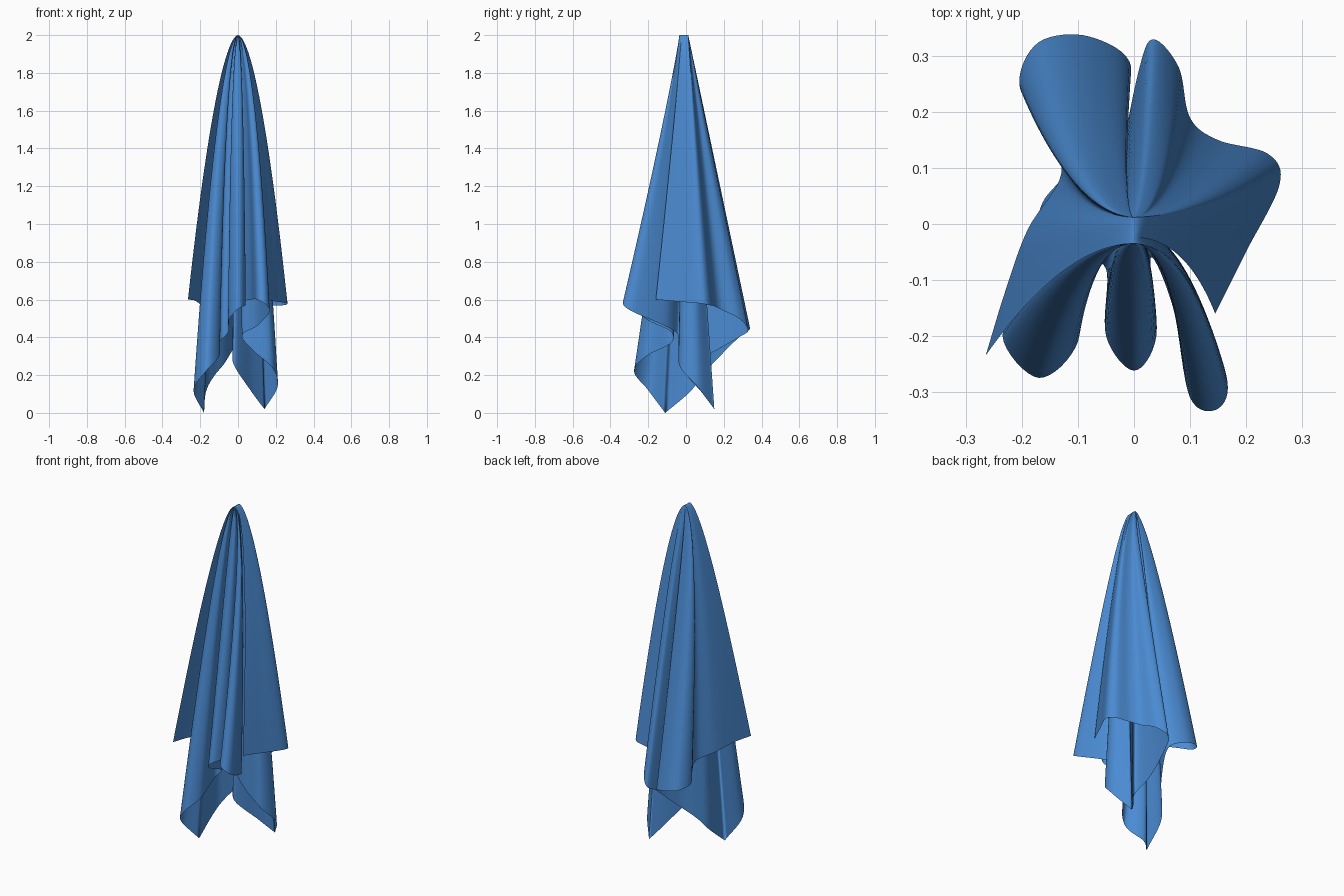
import bpy
import math
from mathutils import Vector

if "Cube" in bpy.data.objects:
    bpy.data.objects.remove(bpy.data.objects["Cube"])

# Hem of the hanging cloth in three runs, split at the two low corners
BACK_LEFT = [
    (-.265, -.235, .60), (-.23, -.12, .595), (-.19, -.01, .57), (-.13, .09, .54),
    (-.16, .17, .51), (-.205, .25, .48), (-.17, .325, .46), (-.08, .335, .44),
    (-.005, .28, .40), (-.06, .16, .28), (-.13, .08, .19), (-.17, .02, .11),
    (-.18, -.11, 0),
]
FRONT = [
    (-.18, -.11, 0), (-.235, -.20, .12), (-.17, -.275, .22), (-.10, -.21, .30),
    (-.10, -.08, .37), (-.05, -.08, .43), (-.05, -.20, .49), (0, -.262, .55),
    (.04, -.20, .57), (.03, -.06, .59), (.07, -.15, .60), (.10, -.31, .60),
    (.15, -.33, .57), (.165, -.27, .53), (.10, -.11, .46), (.02, -.04, .41),
    (.08, -.04, .33), (.18, -.03, .24), (.21, .06, .14), (.14, .15, .02),
]
BACK_RIGHT = [
    (.14, .15, .02), (.08, .09, .10), (-.02, -.02, .25), (-.02, .12, .31),
    (.01, .28, .40), (.035, .33, .44), (.08, .28, .50), (.10, .19, .545),
    (.15, .15, .565), (.24, .125, .57), (.26, .07, .58), (.20, -.05, .59),
    (.145, -.16, .60),
]
STEPS, ROWS = 8, 46


def smooth_path(pts, steps):
    """Catmull-Rom curve through the points."""
    p = [Vector(q) for q in pts]
    p = [p[0] * 2 - p[1]] + p + [p[-1] * 2 - p[-2]]
    out = []
    for a, b, c, d in zip(p, p[1:], p[2:], p[3:]):
        for k in range(steps):
            t = k / steps
            out.append(.5 * (2 * b + (c - a) * t + (2 * a - 5 * b + 4 * c - d) * t * t
                             + (3 * b - a - 3 * c + d) * t ** 3))
    return out + [p[-2]]


def column(h, shift):
    """One strip from the short top ridge, bowing outwards, down to the hem."""
    y0 = max(-.035, min(.012, h.y * .15))
    bow = .27 * math.tanh((h.x + shift) / .16)
    pts = []
    for r in range(ROWS + 1):
        s = (r / ROWS) ** 2
        depth = s ** 1.1 if h.y < 0 else s
        pts.append((h.x * s + bow * (s ** .56 - s),
                    y0 + (h.y - y0) * depth,
                    2 - (2 - h.z) * s))
    return pts


verts, faces = [], []
for run, shift in ((BACK_LEFT, -.03), (FRONT, 0), (BACK_RIGHT, 0)):
    path = smooth_path(run, STEPS)
    for i, h in enumerate(path):
        h.z = max(h.z, 0)
        # the shift fades out at both ends so neighbouring runs meet
        verts += column(h, shift * math.sin(math.pi * i / (len(path) - 1)))
n = ROWS + 1
for c in range(len(verts) // n - 1):
    for r in range(ROWS):
        a = c * n + r
        faces.append((a, a + 1, a + n + 1, a + n))

mesh = bpy.data.meshes.new("hanging_cloth")
mesh.from_pydata(verts, [], faces)
mesh.update()
cloth = bpy.data.objects.new("hanging_cloth", mesh)
bpy.context.collection.objects.link(cloth)

blue = bpy.data.materials.new("blue cloth")
blue.diffuse_color = (.07, .26, .65, 1)
blue.use_nodes = True
blue.node_tree.nodes["Principled BSDF"].inputs["Base Color"].default_value = blue.diffuse_color
mesh.materials.append(blue)
mesh.shade_smooth()
